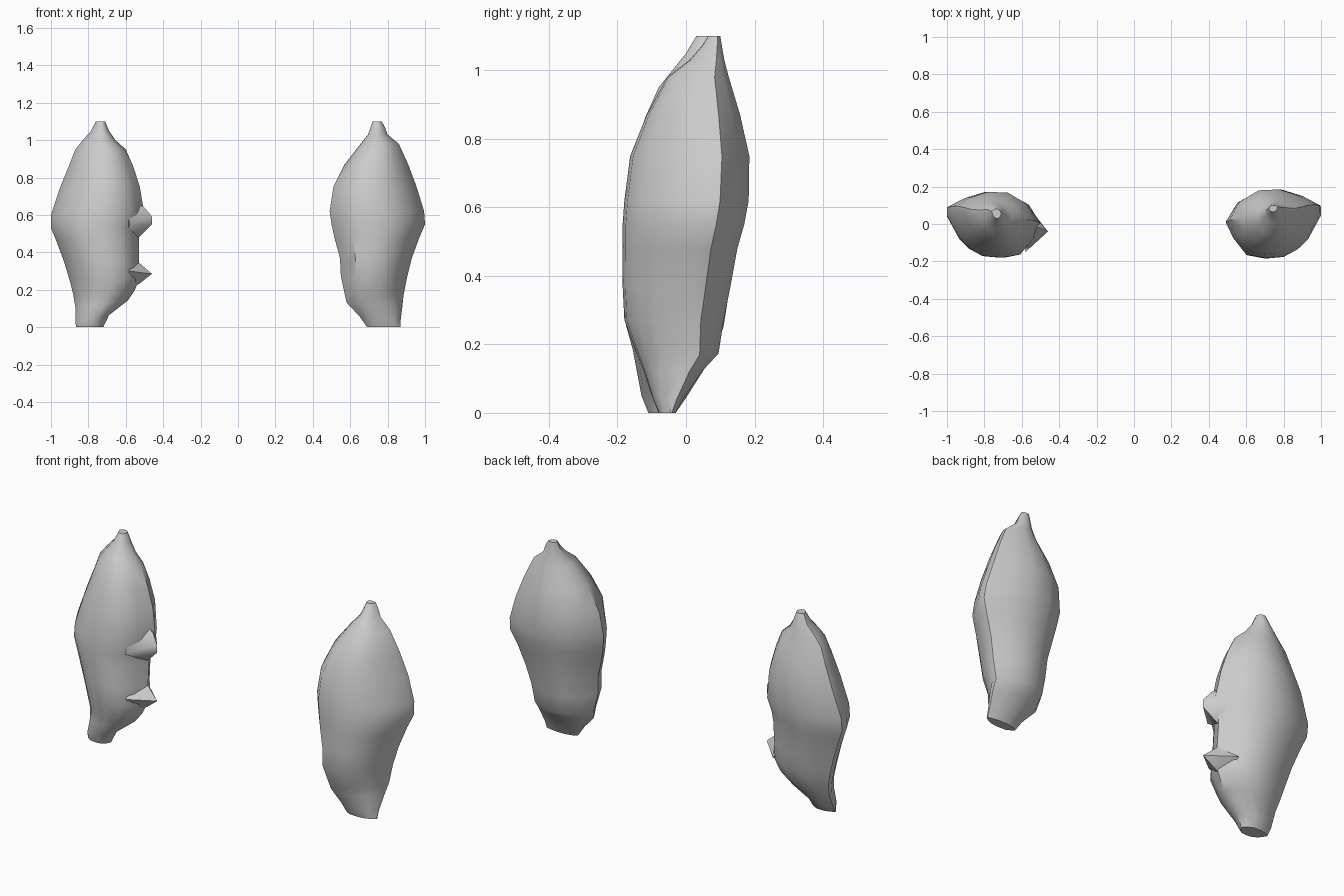
import bpy, bmesh

# Cross-section template: u = inner(-1) to outer(+1), v = front(-1) to back(+1)
SECTION = [(-1, .05), (-.84, -.42), (-.57, -.9), (-.18, -1), (.2, -.95), (.5, -.72),
           (.72, -.42), (1, .3), (1, .54), (.62, .82), (.2, 1), (-.3, .97), (-.75, .62)]


def finish(name, bm):
    bmesh.ops.recalc_face_normals(bm, faces=bm.faces)
    me = bpy.data.meshes.new(name)
    bm.to_mesh(me)
    bm.free()
    ob = bpy.data.objects.new(name, me)
    bpy.context.collection.objects.link(ob)
    bpy.ops.object.select_all(action='DESELECT')
    ob.select_set(True)
    bpy.context.view_layer.objects.active = ob
    bpy.ops.object.shade_smooth_by_angle(angle=0.75)
    return ob


def lobe(name, rings, side, tilt):
    # ring = z, inner |x|, outer |x|, front y, back y; tilt lifts the bottom inner edge
    bm = bmesh.new()
    loops = []
    for z, xi, xo, yf, yb in rings:
        cx, hx, cy, hy = (xi + xo) / 2, (xo - xi) / 2, (yf + yb) / 2, (yb - yf) / 2
        lift = tilt * max(0, 1 - z / .3)
        loops.append([bm.verts.new((side * (cx + u * hx), cy + v * hy,
                                    z + lift * (1 - u) / 2 * min(1, z / .04)))
                      for u, v in SECTION])
    n = len(SECTION)
    for a, b in zip(loops, loops[1:]):
        for i in range(n):
            j = (i + 1) % n
            bm.faces.new((a[i], a[j], b[j], b[i]))
    bm.faces.new(loops[0])
    bm.faces.new(loops[-1])
    return finish(name, bm)


def flap(name, points):
    bm = bmesh.new()
    for p in points:
        bm.verts.new(p)
    bmesh.ops.convex_hull(bm, input=bm.verts[:])
    return finish(name, bm)


# Right lobe
lobe("right_lobe", [
    (0, .69, .87, -.08, -.03), (.04, .65, .87, -.10, -.005), (.12, .58, .88, -.125, .05),
    (.17, .57, .885, -.145, .095), (.27, .55, .905, -.18, .11), (.37, .545, .93, -.185, .13),
    (.48, .515, .97, -.185, .15), (.55, .50, 1.0, -.185, .17), (.62, .49, .995, -.18, .183),
    (.75, .51, .955, -.163, .185), (.87, .57, .91, -.115, .158), (.98, .655, .86, -.055, .125),
    (1.03, .695, .80, .01, .112), (1.07, .71, .785, .045, .105), (1.1, .72, .768, .065, .10)],
    1, .02)

# Left lobe
lobe("left_lobe", [
    (0, .72, .865, -.11, -.03), (.03, .69, .87, -.13, .0), (.11, .59, .87, -.145, .05),
    (.17, .555, .88, -.155, .085), (.25, .525, .90, -.175, .11), (.35, .53, .93, -.18, .125),
    (.47, .53, .975, -.18, .145), (.53, .525, 1.0, -.18, .16), (.6, .50, 1.0, -.18, .17),
    (.75, .525, .95, -.155, .172), (.86, .56, .905, -.12, .15), (.95, .60, .87, -.08, .125),
    (1.0, .655, .83, -.04, .11), (1.05, .69, .785, .0, .10), (1.1, .71, .76, .03, .08)],
    -1, .05)

# Thin flaps on the inner edge of the left lobe
flap("lower_flap", [(-.46, -.04, .285), (-.53, -.02, .345), (-.53, -.03, .23),
                    (-.58, -.14, .30), (-.58, .08, .27), (-.6, -.06, .35), (-.6, -.06, .2)])
flap("upper_flap", [(-.46, -.04, .59), (-.46, -.04, .55), (-.50, -.02, .64), (-.53, -.02, .48),
                    (-.58, -.15, .55), (-.57, .10, .60), (-.6, -.02, .7), (-.6, -.02, .47)])
